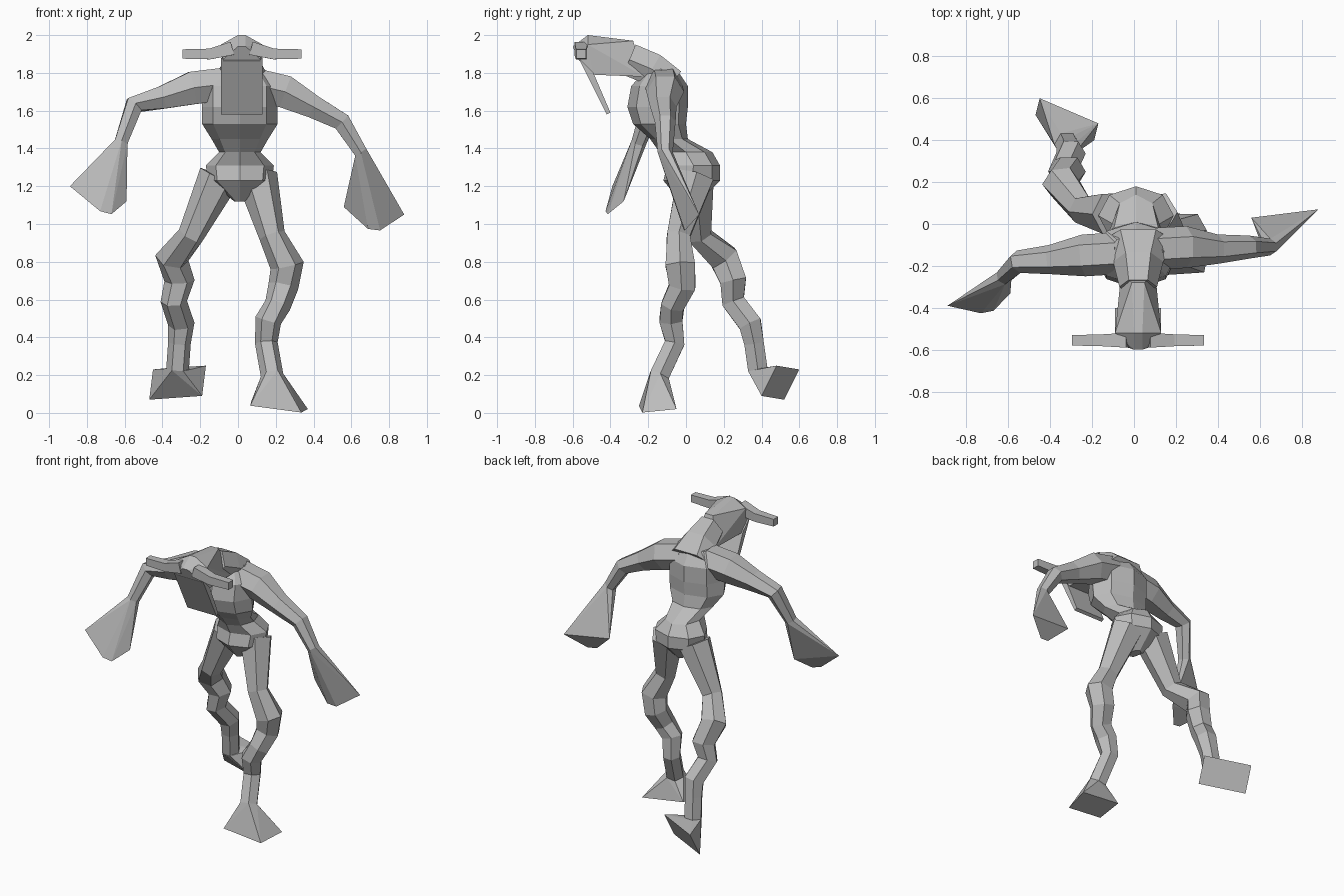
import bpy, bmesh, math
from mathutils import Vector

if "Cube" in bpy.data.objects:
    bpy.data.objects.remove(bpy.data.objects["Cube"], do_unlink=True)

ACROSS, DEPTH, UP = Vector((1, 0, 0)), Vector((0, 1, 0)), Vector((0, 0, 1))
CENTRE = ACROSS * .02  # the body sits slightly off the middle

shade = (.5, .5, .5, 1)
grey = bpy.data.materials.new("plain_grey")
grey.use_nodes = True
grey.diffuse_color = shade
grey.node_tree.nodes["Principled BSDF"].inputs["Base Color"].default_value = shade


def finish(name, bm):
    """Turn the mesh under construction into a flat shaded object."""
    bmesh.ops.recalc_face_normals(bm, faces=bm.faces)
    mesh = bpy.data.meshes.new(name)
    bm.to_mesh(mesh)
    bm.free()
    mesh.materials.append(grey)
    part = bpy.data.objects.new(name, mesh)
    bpy.context.collection.objects.link(part)


def loft(name, path, radii, side, sides=6, axis=None):
    """Skin rings along a path and return the corners of the last ring."""
    bm = bmesh.new()
    centres = [Vector(point) for point in path]
    last = len(centres) - 1
    loops = []
    for index, (centre, (wide, deep)) in enumerate(zip(centres, radii)):
        tangent = axis or (centres[min(index + 1, last)] - centres[max(index - 1, 0)]).normalized()
        across = (side - tangent * side.dot(tangent)).normalized()
        around = tangent.cross(across)
        angles = [math.tau * step / sides for step in range(sides)]
        loops.append([bm.verts.new(centre + across * wide * math.cos(angle)
                                   + around * deep * math.sin(angle)) for angle in angles])
    for lower, upper in zip(loops, loops[1:]):
        for step in range(sides):
            after = (step + 1) % sides
            bm.faces.new((lower[step], lower[after], upper[after], upper[step]))
    bm.faces.new(loops[0])
    bm.faces.new(loops[-1])
    end_ring = [vert.co.copy() for vert in loops[-1]]
    finish(name, bm)
    return end_ring


def hull(name, points):
    """Faceted solid wrapped around a few corner points."""
    bm = bmesh.new()
    for point in points:
        bm.verts.new(point)
    bmesh.ops.convex_hull(bm, input=bm.verts)
    bmesh.ops.dissolve_limit(bm, angle_limit=.05, verts=bm.verts, edges=bm.edges)
    finish(name, bm)


def symmetric_hull(name, outline):
    """Solid from (half width, y, z) corners repeated on both sides of the body."""
    hull(name, [CENTRE + Vector((sign * wide, y, z))
                for sign in (-1, 1) for wide, y, z in outline])


def limb(name, end_name, path, radii, side, centre, across, deep, pinch):
    """Jointed limb that flares into a four cornered hand or foot."""
    ring = loft(name, path, [(radius, radius) for radius in radii], side)
    centre, across, deep = Vector(centre), Vector(across), Vector(deep)
    corners = [centre + sign * (across * width) + deep * end
               for sign in (-1, 1) for end, width in ((1, 1), (-1, pinch))]
    hull(end_name, ring + corners)


# Torso from crotch to shoulders, as level rings
loft("torso",
     [CENTRE * .5 + Vector((0, y, z)) for y, z in (
         (.02, 1.12), (.03, 1.23), (.04, 1.31), (0, 1.38), (-.09, 1.45),
         (-.14, 1.53), (-.15, 1.62), (-.14, 1.73), (-.13, 1.82))],
     [(.03, .05), (.17, .15), (.18, .14), (.11, .14), (.15, .1),
      (.2, .14), (.2, .16), (.2, .15), (.13, .08)],
     ACROSS, sides=8, axis=UP)

# Neck and head leaning forward
loft("neck", [CENTRE + Vector((0, y, z)) for y, z in ((-.08, 1.74), (-.18, 1.82), (-.3, 1.87))],
     [(.17, .1), (.12, .1), (.09, .1)], ACROSS)
symmetric_hull("head", [
    (.03, -.28, 1.97), (.08, -.22, 1.78), (.1, -.49, 1.79), (.02, -.52, 2),
    (.11, -.52, 1.95), (.1, -.57, 1.87), (.02, -.6, 1.94)])

# Hanging face plate
symmetric_hull("face_plate", [
    (.11, -.57, 1.88), (.11, -.49, 1.8), (.11, -.42, 1.58), (.11, -.4, 1.59)])

# Bars on both sides of the brow
for bar_name, sign in (("left_brow_bar", 1), ("right_brow_bar", -1)):
    loft(bar_name,
         [CENTRE + Vector((sign * x, -.555, z)) for x, z in ((.05, 1.93), (.17, 1.9), (.315, 1.9))],
         [(.05, .05), (.04, .04), (.035, .035)], DEPTH + UP, sides=4)

# Arms with flared hands
arm_radii = (.1, .1, .07, .055, .04)
limb("left_arm", "left_hand",
     [(.08, -.12, 1.74), (.25, -.11, 1.7), (.4, -.12, 1.62), (.55, -.11, 1.54), (.65, -.11, 1.38)],
     arm_radii, DEPTH,
     centre=(.72, .02, 1.02), across=(.16, .02, -.02), deep=(0, .03, .05), pinch=.2)
limb("right_arm", "right_hand",
     [(-.08, -.14, 1.74), (-.24, -.15, 1.72), (-.4, -.17, 1.67), (-.55, -.18, 1.63), (-.62, -.25, 1.43)],
     arm_radii, DEPTH,
     centre=(-.72, -.39, 1.11), across=(.15, .03, -.04), deep=(-.02, .03, .05), pinch=.2)

# Legs in mid stride with wedge feet
leg_radii = (.11, .07, .09, .08, .07, .07, .06, .06)
limb("left_leg", "left_foot",
     [(.1, .05, 1.25), (.18, -.04, .94), (.26, -.03, .78), (.24, -.02, .67),
      (.21, -.07, .57), (.16, -.08, .49), (.15, -.06, .37), (.18, -.14, .2)],
     leg_radii, ACROSS,
     centre=(.21, -.15, .03), across=(.15, .01, -.02), deep=(.01, .09, .01), pinch=.9)
limb("right_leg", "right_foot",
     [(-.1, .05, 1.25), (-.25, .07, .94), (-.35, .2, .82), (-.31, .25, .7),
      (-.34, .25, .59), (-.3, .34, .47), (-.31, .36, .37), (-.32, .38, .23)],
     leg_radii, ACROSS,
     centre=(-.32, .5, .16), across=(.14, -.06, .01), deep=(.01, .04, .08), pinch=1)
